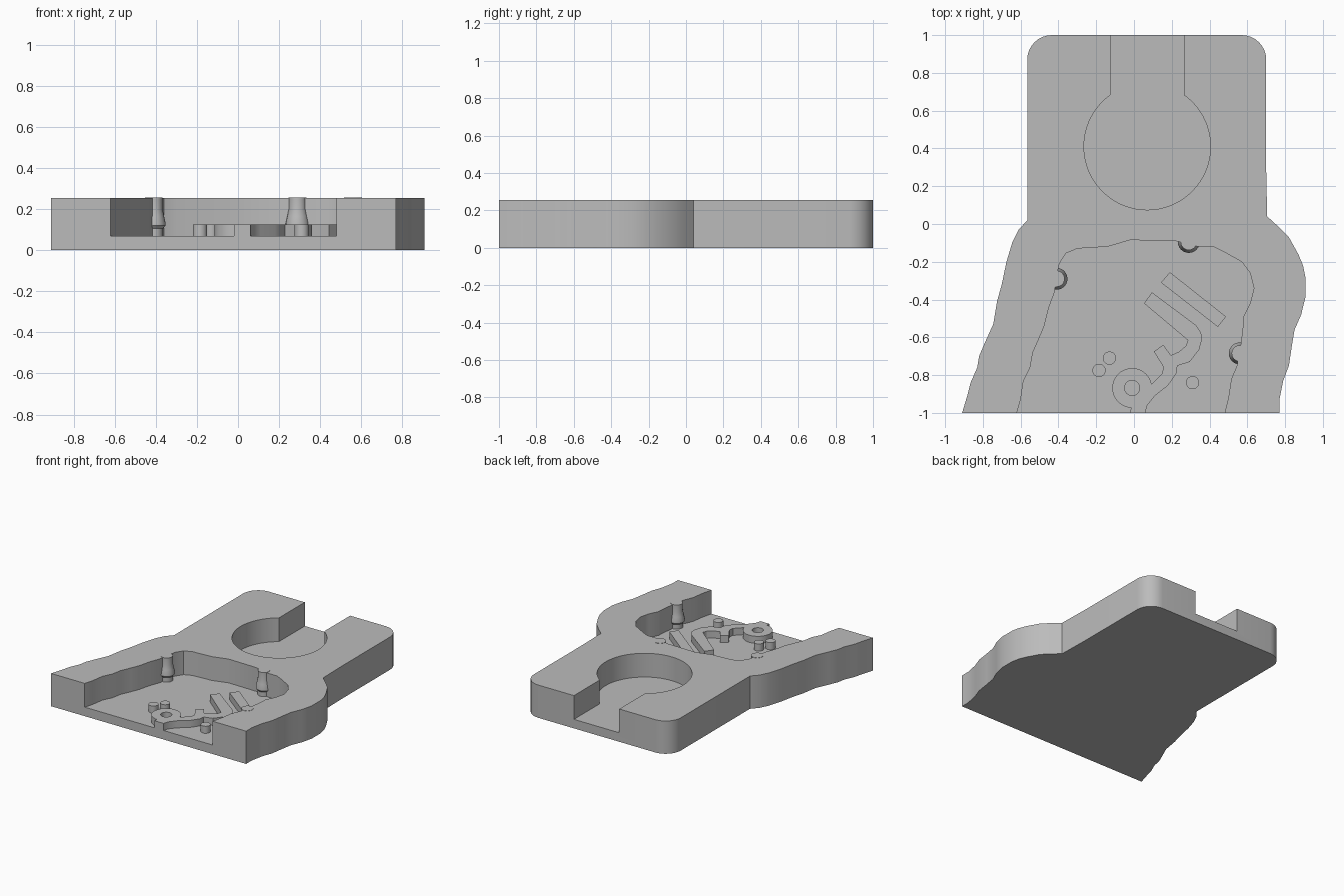
import bpy
import bmesh
from math import cos, sin, radians, acos, degrees

if "Cube" in bpy.data.objects:
    bpy.data.objects.remove(bpy.data.objects["Cube"], do_unlink=True)

TOP, FLOOR, RAISED = .255, .07, .125

# Single grey material
grey = bpy.data.materials.new("plain grey")
grey.use_nodes = True
grey.diffuse_color = (.5, .5, .5, 1)
shader = next(n for n in grey.node_tree.nodes if n.type == 'BSDF_PRINCIPLED')
shader.inputs["Base Color"].default_value = grey.diffuse_color


def arc(cx, cy, r, start, end, steps):
    """Points along an arc, angles in degrees."""
    angles = [radians(start + (end - start) * i / steps) for i in range(steps + 1)]
    return [(cx + r * cos(a), cy + r * sin(a)) for a in angles]


def finish(name, bm):
    """Turn a bmesh into a named, coloured object."""
    bmesh.ops.recalc_face_normals(bm, faces=bm.faces)
    mesh = bpy.data.meshes.new(name)
    bm.to_mesh(mesh)
    bm.free()
    mesh.materials.append(grey)
    obj = bpy.data.objects.new(name, mesh)
    bpy.context.collection.objects.link(obj)
    return obj


def activate(obj):
    bpy.ops.object.select_all(action='DESELECT')
    obj.select_set(True)
    bpy.context.view_layer.objects.active = obj


def smooth(obj):
    activate(obj)
    bpy.ops.object.shade_smooth_by_angle(angle=radians(30))


def prism(name, points, low, high):
    """Extrude a closed outline between two heights."""
    bm = bmesh.new()
    face = bm.faces.new([bm.verts.new((x, y, low)) for x, y in points])
    result = bmesh.ops.extrude_face_region(bm, geom=[face])
    moved = [v for v in result["geom"] if isinstance(v, bmesh.types.BMVert)]
    bmesh.ops.translate(bm, verts=moved, vec=(0, 0, high - low))
    return finish(name, bm)


def lathe(name, x, y, profile, sides, closed=False):
    """Spin a (radius, height) profile around a vertical axis."""
    bm = bmesh.new()
    rings = [[bm.verts.new((px, py, z)) for px, py in arc(x, y, r, 0, 360, sides)[:-1]]
             for r, z in profile]
    pairs = list(zip(rings, rings[1:]))
    if closed:
        pairs.append((rings[-1], rings[0]))
    else:
        bm.faces.new(rings[0])
        bm.faces.new(rings[-1])
    for a, b in pairs:
        for i in range(sides):
            j = (i + 1) % sides
            bm.faces.new((a[i], a[j], b[j], b[i]))
    obj = finish(name, bm)
    smooth(obj)
    return obj


def cut(target, cutter):
    """Subtract a cutter and discard it."""
    cutter.hide_render = True
    mod = target.modifiers.new("cut", 'BOOLEAN')
    mod.operation, mod.solver, mod.object = 'DIFFERENCE', 'EXACT', cutter
    activate(target)
    bpy.ops.object.modifier_apply(modifier=mod.name)
    bpy.data.objects.remove(cutter, do_unlink=True)


# Body outline: wavy flanks at the front, rounded rectangle at the back
left_flank = [(-.91, -1), (-.88, -.9), (-.865, -.84), (-.83, -.76), (-.82, -.7),
              (-.79, -.63), (-.745, -.53), (-.725, -.41), (-.7, -.32), (-.675, -.2),
              (-.645, -.1), (-.61, -.03), (-.565, .02)]
right_flank = [(.7, .28), (.705, .04), (.76, -.01), (.82, -.07), (.87, -.16),
               (.895, -.22), (.907, -.28), (.907, -.39), (.885, -.48), (.85, -.56),
               (.835, -.65), (.82, -.75), (.79, -.83), (.77, -.93), (.77, -1)]
outline = (left_flank + arc(-.435, .87, .13, 180, 90, 8)
           + arc(.57, .87, .13, 90, 0, 8) + right_flank)
body = prism("body", outline, 0, TOP)

# Open front pocket
pocket = [(-.62, -1.1), (-.62, -1), (-.6, -.93), (-.585, -.83), (-.55, -.76),
          (-.535, -.68), (-.5, -.6), (-.475, -.54), (-.45, -.44), (-.42, -.36),
          (-.41, -.28), (-.395, -.21), (-.36, -.155), (-.3, -.13), (-.14, -.12),
          (-.02, -.085), (.22, -.09), (.34, -.12), (.42, -.12), (.48, -.15),
          (.57, -.2), (.615, -.26), (.635, -.34), (.615, -.42), (.58, -.49),
          (.575, -.56), (.565, -.64), (.545, -.75), (.515, -.82), (.5, -.92),
          (.48, -1), (.48, -1.1)]
cut(body, prism("pocket_cutter", pocket, FLOOR, 1))

# Round recess with a slot out through the back
cx, cy, r, half = .07, .41, .335, .195
a = degrees(acos(half / r))
keyhole = arc(cx, cy, r, a, -180 - a, 56) + [(cx - half, 1.1), (cx + half, 1.1)]
cut(body, prism("recess_cutter", keyhole, FLOOR, 1))
smooth(body)

# Snap pegs set into the pocket wall
peg = [(.045, FLOOR - .01), (.045, .105), (.058, .12), (.058, .13), (.05, .165),
       (.043, .2), (.043, TOP + .002)]
for side, x, y in (("left", .56, -.685), ("right", -.41, -.29), ("back", .29, -.095)):
    lathe(side + "_snap_peg", x, y, peg, 24)

# Raised supports on the pocket floor
BASE = FLOOR - .01
prism("bar_support", [(.19, -.255), (.487, -.49), (.444, -.545), (.143, -.31)], BASE, RAISED)
hook = [(.095, -.362), (.33, -.537), (.355, -.575), (.36, -.61), (.345, -.665),
        (.295, -.73), (.23, -.75), (.225, -.79), (.18, -.855), (.11, -.91),
        (.07, -.96), (.06, -1), (-.02, -1), (-.01, -.94), (.06, -.88), (.095, -.845),
        (.15, -.79), (.155, -.755), (.105, -.675), (.155, -.64), (.195, -.695),
        (.24, -.675), (.275, -.645), (.285, -.615), (.053, -.42)]
smooth(prism("hook_support", hook, BASE, RAISED))
ring = [(.105, BASE), (.105, RAISED), (.04, RAISED), (.04, BASE)]
lathe("ring_support", -.01, -.868, ring, 32, closed=True)
for i, (x, y) in enumerate([(-.13, -.71), (-.185, -.775), (.31, -.84)]):
    lathe("round_support_" + "abc"[i], x, y, [(.035, BASE), (.035, RAISED)], 20)
